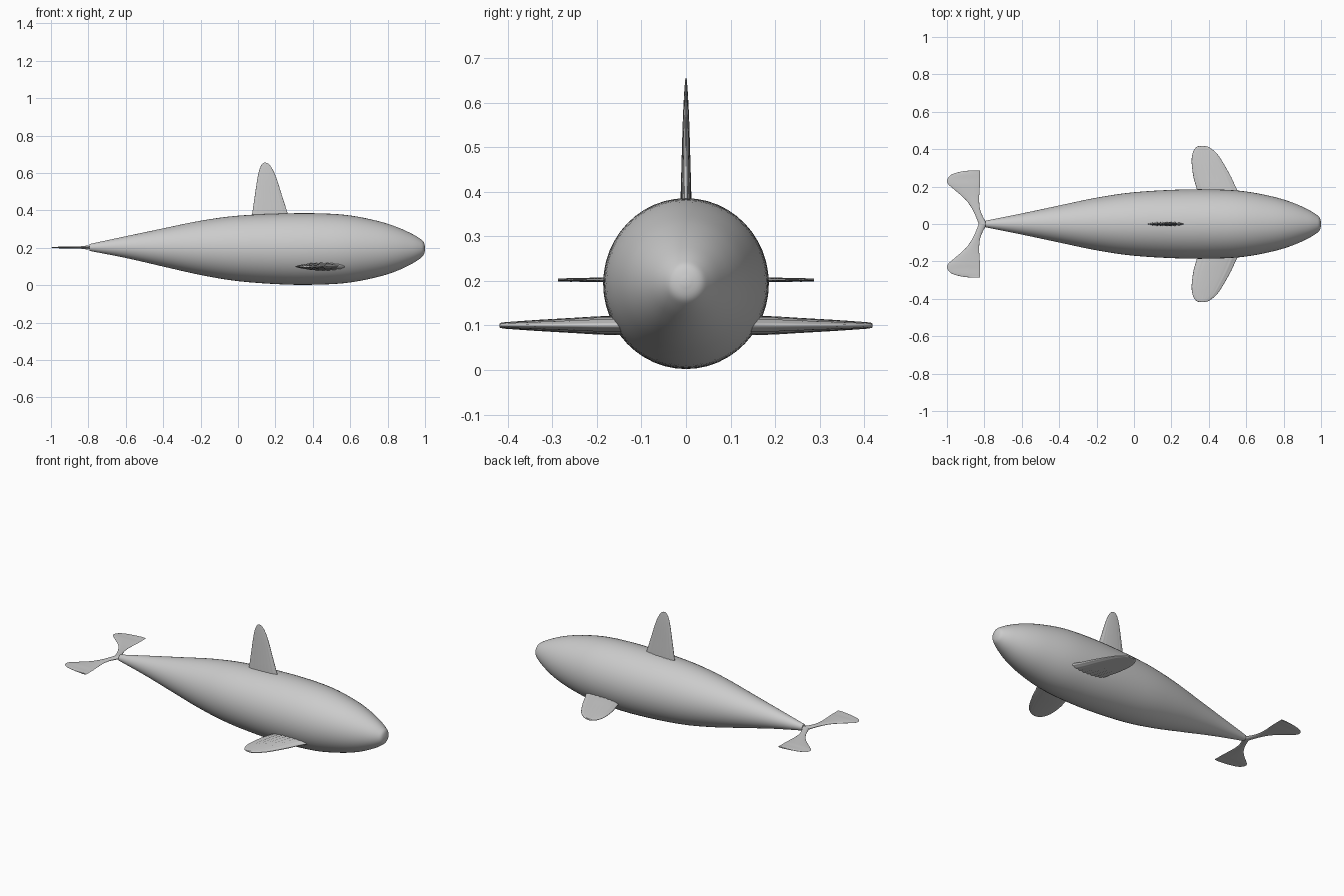
import bpy, bmesh, math
from mathutils import Vector

cube = bpy.data.objects.get("Cube")
if cube:
    bpy.data.objects.remove(cube, do_unlink=True)

# One plain grey for everything
grey = bpy.data.materials.new("plain grey")
grey.use_nodes = True
grey.diffuse_color = (0.6, 0.6, 0.6, 1)
grey.node_tree.nodes["Principled BSDF"].inputs["Base Color"].default_value = (0.6, 0.6, 0.6, 1)


def loft(name, rings, angle=60):
    """Skin a list of equal closed rings and cap both ends."""
    bm = bmesh.new()
    loops = [[bm.verts.new(p) for p in ring] for ring in rings]
    n = len(loops[0])
    for a, b in zip(loops, loops[1:]):
        for i in range(n):
            j = (i + 1) % n
            bm.faces.new((a[i], a[j], b[j], b[i]))
    bm.faces.new(loops[0][::-1])
    bm.faces.new(loops[-1])
    bmesh.ops.recalc_face_normals(bm, faces=bm.faces)
    mesh = bpy.data.meshes.new(name)
    bm.to_mesh(mesh)
    bm.free()
    obj = bpy.data.objects.new(name, mesh)
    bpy.context.collection.objects.link(obj)
    mesh.materials.append(grey)
    bpy.ops.object.select_all(action="DESELECT")
    obj.select_set(True)
    bpy.context.view_layer.objects.active = obj
    bpy.ops.object.shade_smooth_by_angle(angle=math.radians(angle))
    return obj


def smooth_rows(rows, steps):
    """Catmull-Rom interpolation through rows of numbers."""
    pts = [rows[0]] + rows + [rows[-1]]
    out = []
    for p, q, r, s in zip(pts, pts[1:], pts[2:], pts[3:]):
        for k in range(steps):
            t = k / steps
            out.append([b + t * (c - a) / 2
                        + t * t * (2 * a - 5 * b + 4 * c - d) / 2
                        + t ** 3 * (3 * b - a - 3 * c + d) / 2
                        for a, b, c, d in zip(p, q, r, s)])
    return out + [rows[-1]]


def fin(name, rows, place, ripple=0.0, half=24):
    """Loft lens sections; rows hold span, rear x, front x, half thickness."""
    rings = []
    for span, x0, x1, thick in smooth_rows(rows, 3):
        ring = []
        for i in range(2 * half):
            a = math.pi * i / half
            u = (1 - math.cos(a)) / 2
            wave = 1 + ripple * math.cos(16 * math.pi * u)
            ring.append(place(x0 + (x1 - x0) * u, span, thick * math.sin(a) * wave))
        rings.append(ring)
    return loft(name, rings)


# Body: x, centre height, radius
body_rows = [
    [-0.795, 0.202, 0.018], [-0.6, 0.204, 0.058], [-0.4, 0.202, 0.102],
    [-0.2, 0.200, 0.145], [0.0, 0.197, 0.175], [0.25, 0.194, 0.19],
    [0.45, 0.194, 0.19], [0.6, 0.194, 0.179], [0.75, 0.194, 0.149],
    [0.85, 0.194, 0.117], [0.93, 0.195, 0.08], [0.975, 0.196, 0.052],
    [0.993, 0.197, 0.034], [1.0, 0.197, 0.008]]
turn = [2 * math.pi * i / 48 for i in range(48)]
loft("body", [[Vector((x, r * 0.97 * math.cos(a), z + r * math.sin(a))) for a in turn]
              for x, z, r in smooth_rows(body_rows, 4)])

# Dorsal fin
dorsal_rows = [[0.34, 0.07, 0.28, 0.01], [0.39, 0.077, 0.264, 0.01],
               [0.48, 0.09, 0.235, 0.008], [0.56, 0.102, 0.21, 0.006],
               [0.61, 0.112, 0.19, 0.004], [0.645, 0.126, 0.168, 0.002],
               [0.655, 0.139, 0.15, 0.001]]
fin("dorsal_fin", dorsal_rows, lambda x, s, t: Vector((x, t, s)), 0.2)

# Paired side fins and tail flukes
side_rows = [[0.1, 0.36, 0.6, 0.02], [0.19, 0.335, 0.548, 0.018],
             [0.25, 0.318, 0.52, 0.015], [0.33, 0.308, 0.475, 0.011],
             [0.38, 0.314, 0.44, 0.008], [0.41, 0.332, 0.402, 0.006],
             [0.418, 0.352, 0.38, 0.004]]
fluke_rows = [[0.0, -0.83, -0.785, 0.01], [0.03, -0.842, -0.803, 0.008],
              [0.075, -0.862, -0.822, 0.006], [0.13, -0.9, -0.828, 0.005],
              [0.19, -0.968, -0.825, 0.005], [0.215, -0.995, -0.823, 0.005],
              [0.24, -0.998, -0.823, 0.004], [0.265, -0.975, -0.823, 0.004],
              [0.28, -0.925, -0.823, 0.003], [0.287, -0.87, -0.823, 0.003]]
for label, sign in (("left", 1), ("right", -1)):
    # The nose points along +x, so the side at +y is its own left
    fin(label + "_side_fin", side_rows,
        lambda x, s, t: Vector((x, sign * s, 0.1 + t)), 0.15)
    fin(label + "_tail_fluke", fluke_rows,
        lambda x, s, t: Vector((x, sign * s, 0.202 + t)))
